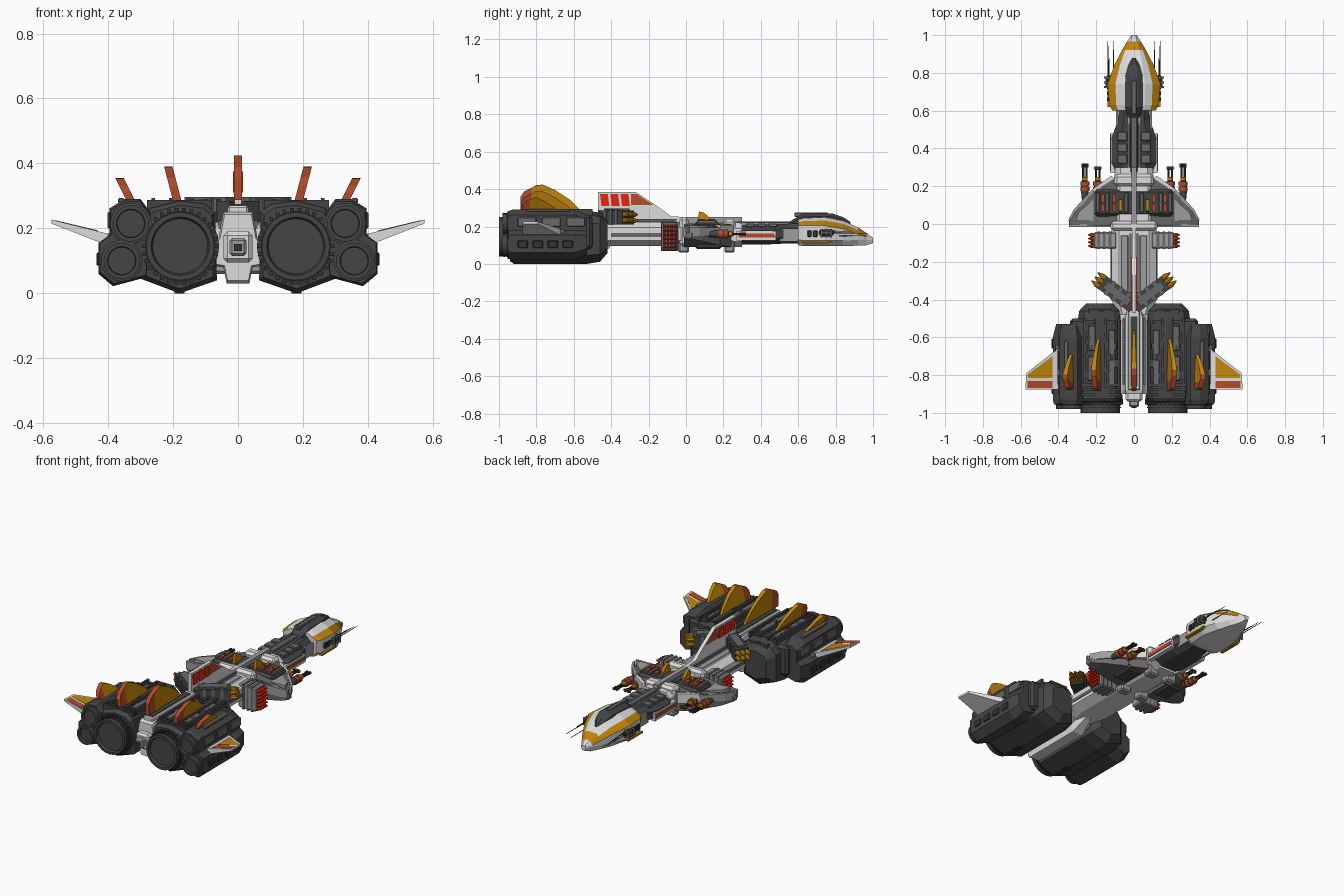
import bpy, bmesh, math, random
from mathutils import Vector, Matrix

cube = bpy.data.objects.get("Cube")
if cube:
    bpy.data.objects.remove(cube)
random.seed(4)


def material(name, *rgb):
    m = bpy.data.materials.new(name)
    m.use_nodes = True
    m.diffuse_color = (*rgb, 1)
    m.node_tree.nodes["Principled BSDF"].inputs["Base Color"].default_value = (*rgb, 1)
    return m


WHITE = material("white_paint", .72, .72, .72)
LIGHT = material("light_grey", .34, .34, .34)
MID = material("mid_grey", .14, .14, .14)
DARK = material("dark_grey", .06, .06, .06)
BLACK = material("charcoal", .035, .035, .035)
GOLD = material("gold_paint", .53, .235, .003)
RUST = material("rust_red", .44, .07, .022)
RED = material("bright_red", .8, .02, .005)


def finish(name, bm, mats, mirror, smooth=False):
    bmesh.ops.recalc_face_normals(bm, faces=bm.faces)
    me = bpy.data.meshes.new(name)
    bm.to_mesh(me)
    bm.free()
    for m in mats:
        me.materials.append(m)
    if smooth:
        me.shade_smooth()
        me.set_sharp_from_angle(angle=math.radians(35))
    ob = bpy.data.objects.new(name, me)
    bpy.context.collection.objects.link(ob)
    if mirror:
        ob.modifiers.new("mirror", 'MIRROR').use_mirror_merge = False
    return ob


def loft(name, rings, mats, mirror=False, smooth=False, rule=None):
    """Skin a row of equal rings and cap both ends."""
    bm = bmesh.new()
    rows = [[bm.verts.new(p) for p in r] for r in rings]
    n = len(rows[0])
    for k, (a, b) in enumerate(zip(rows, rows[1:])):
        for i in range(n):
            f = bm.faces.new((a[i], a[(i + 1) % n], b[(i + 1) % n], b[i]))
            f.material_index = rule(k, i) if rule else 0
    bm.faces.new(rows[0])
    bm.faces.new(rows[-1])
    return finish(name, bm, mats if isinstance(mats, list) else [mats], mirror, smooth)


def boxes(name, items, mat, mirror=False, bevel=0.0):
    """Many boxes in one mesh, each given as x, y and z ranges."""
    bm = bmesh.new()
    for x0, x1, y0, y1, z0, z1 in items:
        m = Matrix.Translation(((x0 + x1) / 2, (y0 + y1) / 2, (z0 + z1) / 2)) @ Matrix.Diagonal(
            (x1 - x0, y1 - y0, z1 - z0, 1))
        bmesh.ops.create_cube(bm, size=1, matrix=m)
    ob = finish(name, bm, [mat], mirror)
    if bevel:
        b = ob.modifiers.new("bevel", 'BEVEL')
        b.width, b.segments = bevel, 1


def side_plate(name, pts, x0, x1, mat, mirror=False):
    loft(name, [[(x, y, z) for y, z in pts] for x in (x0, x1)], mat, mirror)


def top_plate(name, pts, z0, z1, mat):
    loft(name, [[(x, y, z) for x, y in pts] for z in (z0, z1)], mat, True)


def tube(name, start, direction, steps, mat, sides=24):
    """Lathe of (distance, radius) steps along a direction."""
    q = Vector(direction).normalized().to_track_quat('Z', 'Y')
    rings = [[Vector(start) + q @ Vector((r * math.cos(t), r * math.sin(t), d))
              for t in (math.tau * i / sides for i in range(sides))] for d, r in steps]
    loft(name, rings, mat, True, smooth=sides > 8)


def scaled(section, centre, steps):
    cx, cz = centre
    return [[(cx + (x - cx) * s, y, cz + (z - cz) * s) for x, z in section] for y, s in steps]


# Main engine pods
pod = [(.07, .25), (.1, .275), (.18, .285), (.27, .262), (.3, .22), (.3, .045), (.18, 0), (.065, .04)]
loft("engine_pod", scaled(pod, (.18, .145), [(-.94, .9), (-.92, 1), (-.53, 1), (-.46, .92), (-.42, .6)]), DARK, True)
nozzle = [(0, .115), (.04, .12), (.045, .105), (.1, .105), (.1, .09), (.085, .085)]
tube("main_nozzle", (.178, -.9, .145), (0, -1, 0), nozzle, DARK)
bolts = []
for i in range(30):
    a = math.tau * i / 30
    bx, bz = .178 + .113 * math.cos(a), .145 + .113 * math.sin(a)
    bolts.append((bx - .006, bx + .006, -.955, -.93, bz - .006, bz + .006))
boxes("nozzle_bolts", bolts, BLACK, True)
for y in (-.975, -.96):
    tube("nozzle_band", (.178, y, .145), (0, 1, 0), [(0, .108), (.007, .108)], BLACK)

# Outer twin engines
outer = [(.27, .25), (.3, .29), (.35, .29), (.395, .262), (.395, .18), (.43, .155), (.43, .06), (.385, .022), (.28, .05)]
loft("outer_engine_housing", scaled(outer, (.34, .16), [(-.95, .94), (-.93, 1), (-.6, 1), (-.53, .8)]), DARK, True)
for name, x, z, r in (("upper", .33, .215, .056), ("lower", .358, .1, .056)):
    tube(name + "_small_nozzle", (x, -.92, z), (0, -1, 0),
         [(0, r + .008), (.035, r + .008), (.037, r), (.06, r), (.06, r - .012), (.045, r - .014)], DARK)
boxes("pod_shoulder", [(.24, .34, -.9, -.5, .08, .262)], DARK, True, .015)

# Pod armour, vents and ribs
boxes("pod_top_panels", [(.1, .135, -.85, -.72, .27, .288), (.1, .135, -.69, -.56, .27, .288),
                         (.21, .245, -.83, -.7, .27, .286), (.21, .24, -.67, -.54, .268, .286),
                         (.35, .37, -.85, -.62, .28, .293)], MID, True, .003)
boxes("pod_cross_ribs", [(.08, .28, y, y + .015, .255, .287) for y in (-.91, -.885, -.86)]
      + [(.1, .26, -.53, -.51, .25, .285), (.12, .24, -.47, -.45, .23, .27)], DARK, True)
boxes("pod_long_ribs", [(x, x + .012, -.88, -.5, .26, .293) for x in (.075, .145, .2, .255)], DARK, True)
boxes("housing_side_vents", [(.425, .436, y, y + .055, .085, .125) for y in (-.9, -.82, -.74, -.66)], BLACK, True, .004)
boxes("housing_upper_panels", [(.385, .402, y, y + .1, .2, .25) for y in (-.9, -.77, -.64)], MID, True, .004)
side_plate("slanted_side_panel", [(-.85, .15), (-.62, .15), (-.66, .185), (-.85, .185)], .39, .415, MID, True)
boxes("pod_keel_blocks", [(.165, .195, y, y + .03, 0, .03) for y in (-.9, -.86, -.82)], BLACK, True)
greebles = []
for i in range(24):
    x, y = random.uniform(.085, .26), random.uniform(-.84, -.56)
    greebles.append((x, x + random.uniform(.008, .02), y, y + random.uniform(.015, .05), .25, .287))
boxes("pod_greebles", greebles, DARK, True)

# Tall fins: slim gold blade with a red trailing edge and red rear rim
blade = [(-.565, 0), (-.62, .055), (-.7, .107), (-.765, .136), (-.8, .134), (-.825, .12), (-.825, 0)]
edge = [(-.825, 0), (-.825, .12), (-.865, .1), (-.885, .07), (-.885, 0)]


def fin(name, x, z, lean, size, mirror):
    for part, pts, mats in (("blade", blade, [GOLD, RUST]), ("edge", edge, [RUST, RUST])):
        rings = []
        for s in (-1, 1):
            width = lambda y: s * .013 * (.45 + min(.55, (-.565 - y) * 2.8))
            rings.append([(x + width(y) + h * size * lean, -.86 + (y + .86) * size, z + h * size) for y, h in pts])
        loft(name + "_" + part, rings, mats, mirror, rule=lambda k, i: int(i >= 3))


fin("centre_fin", 0, .288, 0, 1, False)
fin("inner_fin", .182, .265, .26, .92, True)
fin("outer_fin", .32, .265, .5, .66, True)


# Side wings with painted panels on the upper face
def wing(name, pts, low, high, mat):
    rings = []
    for s in (low, high):
        rings.append([(x, y, .165 + (x - .4) * .32 + s * (1.3 - 5 * (x - .4))) for x, y in pts])
    loft(name, rings, mat, True)


wing("side_wing", [(.4, -.66), (.43, -.68), (.57, -.79), (.575, -.875), (.4, -.875)], -.014, .014, WHITE)
wing("wing_gold_panel", [(.432, -.7), (.56, -.795), (.56, -.815), (.432, -.815)], .01, .0165, GOLD)
wing("wing_red_panel", [(.432, -.83), (.563, -.83), (.563, -.868), (.432, -.868)], .01, .0165, RUST)

# Central spine between the engines
spine = [(.045, .25), (.06, .17), (.08, .15), (.078, .085), (.045, .08), (.035, .03)]
spine += [(-x, z) for x, z in reversed(spine)]
loft("rear_spine", scaled(spine, (0, .15), [(-.9, .92), (-.88, 1), (-.5, 1), (-.41, .55)]), WHITE)
boxes("tail_block", [(-.045, .045, -.94, -.85, .095, .19)], WHITE, bevel=.012)
boxes("tail_tip", [(-.026, .026, -.97, -.9, .115, .17)], LIGHT, bevel=.008)
boxes("tail_slot", [(-.012, .012, -.975, -.9, .13, .152)], BLACK)
boxes("fin_cradle", [(-.032, .032, -.88, -.45, .23, .27)], WHITE, bevel=.006)
boxes("cradle_channel", [(-.019, .019, -.86, -.49, .25, .275)], DARK)
boxes("spine_rails", [(.048, .06, -.85, -.5, .2, .225)], MID, True)


# Middle hull
def hull_ring(y, w, t, zb, zt):
    half = [(t, zt), (w, zt - .03), (w, zb + .03), (t * .8, zb)]
    return [(x, y, z) for x, z in half + [(-x, z) for x, z in reversed(half)]]


loft("middle_hull", [hull_ring(-.48, .085, .06, .09, .215), hull_ring(-.4, .12, .08, .095, .225),
                     hull_ring(-.05, .12, .08, .095, .225), hull_ring(.3, .1, .07, .09, .22)], WHITE)
boxes("hull_deck_panels", [(.03, .07, -.38, -.06, .215, .23)], LIGHT, True, .004)
boxes("hull_side_channel", [(.11, .124, -.4, -.13, .145, .165)], MID, True)
boxes("hull_deck_rails", [(.014, .024, -.4, -.05, .215, .24)], MID, True)

# Dorsal sail with red windows and orange patch
side_plate("dorsal_sail", [(-.47, .2), (-.47, .385), (-.27, .385), (-.155, .31), (-.08, .255), (.0, .25), (.0, .2)],
           -.011, .011, WHITE)
side_plate("sail_rust_patch", [(-.295, .315), (-.295, .375), (-.265, .375), (-.175, .315)], .008, .015, RUST, True)
for k in range(3):
    y = -.46 + k * .055
    side_plate("sail_red_window", [(y + .008, .31), (y, .375), (y + .042, .375), (y + .05, .31)], .008, .016, RED, True)

# Swept gun arms behind the sail
along = Vector((.8, .6, 0))
across = Vector((-.6, .8, 0))


def arm_box(name, a, b, w, z0, z1, mat):
    corners = [Vector((0, -.435, 0)) + along * d + across * u for d, u in ((a, -w), (b, -w), (b, w), (a, w))]
    loft(name, [[(p.x, p.y, z) for p in corners] for z in (z0, z1)], mat, True)


arm_box("gun_arm", .0, .21, .04, .21, .285, DARK)
arm_box("gun_arm_cap", .03, .19, .022, .28, .296, MID)
for a in (.05, .1, .15):
    arm_box("gun_arm_rib", a, a + .018, .043, .215, .29, MID)
for u in (-.027, 0, .027):
    for z in (.232, .264):
        p = Vector((0, -.435, z)) + along * .2 + across * u
        tube("arm_missile", p, along, [(0, .014), (.03, .014), (.06, .003)], GOLD, sides=8)

# Side missile racks
boxes("missile_rack", [(.09, .215, -.13, -.043, .072, .218)], LIGHT, True, .008)
boxes("rack_bands", [(x, x + .014, -.133, -.04, .068, .222) for x in (.12, .15, .18)], MID, True)
boxes("rack_face", [(.21, .218, -.124, -.049, .078, .212)], MID, True)
for i in range(4):
    for j in range(6):
        tube("rack_missile", (.214, -.116 + i * .0195, .09 + j * .022), (1, 0, 0),
             [(0, .01), (.012, .01), (.03, .002)], RED, sides=6)

# Shoulder section with sponsons
boxes("rear_collar", [(-.125, .125, -.035, .015, .095, .25)], WHITE, bevel=.015)
boxes("front_collar", [(-.105, .105, .2, .265, .11, .24)], WHITE, bevel=.015)
boxes("collar_feet", [(.03, .1, y, y + .055, .06, .12) for y in (-.04, .205)], LIGHT, True, .008)
loft("sponson", [[(x, y, z) for y, z in ((a, lo), (a, hi), (b, hi), (b, lo))] for x, a, b, lo, hi in
                 ((.09, -.01, .25, .09, .215), (.2, -.01, .18, .1, .205), (.3, -.01, .09, .12, .185),
                  (.345, -.005, .03, .135, .165))], MID, True)
top_plate("sponson_shoulder", [(.09, .23), (.12, .255), (.22, .185), (.21, .16)], .15, .207, WHITE)
top_plate("sponson_edge", [(.22, .185), (.32, .075), (.348, .02), (.338, .015), (.31, .065), (.21, .17)], .15, .195, LIGHT)
top_plate("sponson_rear_trim", [(.12, -.015), (.345, -.015), (.345, 0), (.12, 0)], .145, .195, LIGHT)
top_plate("sponson_panel", [(.215, .015), (.31, .015), (.295, .06), (.215, .13)], .18, .206, LIGHT)
boxes("shoulder_deck", [(-.21, .21, .04, .185, .11, .225)], DARK, bevel=.015)
boxes("shoulder_vents", [(x, x + .022, .06, .165, .215, .236) for x in (.03, .13, .18)], MID, True, .004)
boxes("shoulder_red_vents", [(x, x + .02, y, y + .04, .22, .239) for x in (.095, .155) for y in (.065, .115)], RUST, True)
side_plate("gold_deck_blade", [(.06, .22), (.07, .28), (.095, .275), (.13, .245), (.13, .22)], .063, .08, GOLD, True)
boxes("centre_rail", [(-.014, .014, -.02, .3, .22, .25)], LIGHT)
boxes("lower_sponson_block", [(.1, .2, .05, .19, .08, .12)], DARK, True, .01)

# Forward cannons: dark bodies, rust bands and a short gold collar
for x, y in ((.26, .3), (.192, .285)):
    tube("cannon_body", (x, .12, .16), (0, 1, 0), [(0, .015), (.05, .02), (.1, .02), (.11, .012)], DARK, sides=12)
    tube("cannon_collar", (x, .23, .16), (0, 1, 0), [(0, .015), (.016, .015), (.02, .01)], GOLD, sides=12)
    for d in (.175, .205):
        tube("cannon_band", (x, d, .16), (0, 1, 0), [(0, .024), (.02, .024)], RUST, sides=12)
    for s in (-.009, .009):
        tube("cannon_barrel", (x + s, .2, .16), (0, 1, 0), [(0, .006), (y - .2, .006), (y - .2, .009), (y - .18, .009)],
             BLACK, sides=8)
boxes("cannon_sight", [(.17, .215, .293, .3, .152, .168)], GOLD, True)

# Neck
loft("neck_core", [hull_ring(.25, .085, .05, .1, .2), hull_ring(.33, .12, .07, .105, .21),
                   hull_ring(.45, .12, .07, .105, .21), hull_ring(.55, .085, .055, .11, .215),
                   hull_ring(.63, .08, .05, .11, .215)], DARK)
side_plate("neck_white_plate", [(.27, .125), (.27, .175), (.48, .175), (.48, .125)], .1, .124, WHITE, True)
side_plate("neck_red_stripe", [(.28, .14), (.28, .162), (.47, .162), (.48, .14)], .115, .128, RUST, True)
boxes("neck_deck_panels", [(.035, .09, y, y + .048, .195, .217) for y in (.32, .38, .44)], MID, True, .004)
boxes("neck_ridge", [(-.018, .018, .27, .62, .2, .228)], MID, bevel=.005)
boxes("neck_pipes", [(.024, .032, .3, .6, .2, .222), (.085, .095, .5, .6, .12, .19)], LIGHT, True)


# Head: pale shell with gold shoulder bands that meet across the nose
def head_ring(y, w, t, zb, zh, zt):
    g = w + (t - w) * .5
    zg = zh + (zt - zh) * .6
    half = [(t, zt), (g, zg), (w, zh), (w * .97, zb + .03), (w * .7, zb)]
    return [(x, y, z) for x, z in half + [(-x, z) for x, z in reversed(half)]]


loft("head_shell", [head_ring(.6, .115, .055, .1, .205, .238), head_ring(.63, .13, .058, .095, .205, .245),
                    head_ring(.74, .14, .058, .095, .205, .25), head_ring(.84, .105, .045, .095, .188, .232),
                    head_ring(.92, .064, .03, .098, .16, .195), head_ring(.965, .037, .016, .1, .142, .165),
                    head_ring(1, .015, .008, .112, .125, .14)], [WHITE, GOLD],
     rule=lambda k, i: int((i in (1, 7) and k < 5) or (k == 4 and i in (0, 8, 9))))
loft("canopy", [[(-w, y, .2), (-w, y, z - .015), (-w * .45, y, z), (w * .45, y, z), (w, y, z - .015), (w, y, .2)]
                for y, w, z in ((.56, .03, .23), (.62, .048, .266), (.78, .046, .27), (.84, .03, .25), (.88, .01, .224))],
     DARK)
boxes("canopy_ridge", [(-.014, .014, .58, .76, .25, .275)], MID, bevel=.004)
side_plate("head_gold_line", [(.62, .112), (.62, .123), (.78, .123), (.76, .112)], .12, .14, GOLD, True)
boxes("head_windows", [(.12, .143, y, y + .022, .145, .18) for y in (.65, .68)], BLACK, True, .003)
boxes("sensor_pod", [(.11, .15, .71, .79, .148, .185)], DARK, True, .012)
boxes("sensor_fins", [(.12, .158, y, y + .01, .142, .188) for y in (.72, .745, .77)], MID, True)
for x, y0, y1, z in ((.138, .76, .97, .165), (.108, .78, .97, .15), (.132, .76, .88, .175)):
    tube("antenna", (x, y0, z), (0, 1, 0), [(0, .004), (.05, .0025), (y1 - y0, .0015)], BLACK, sides=6)
